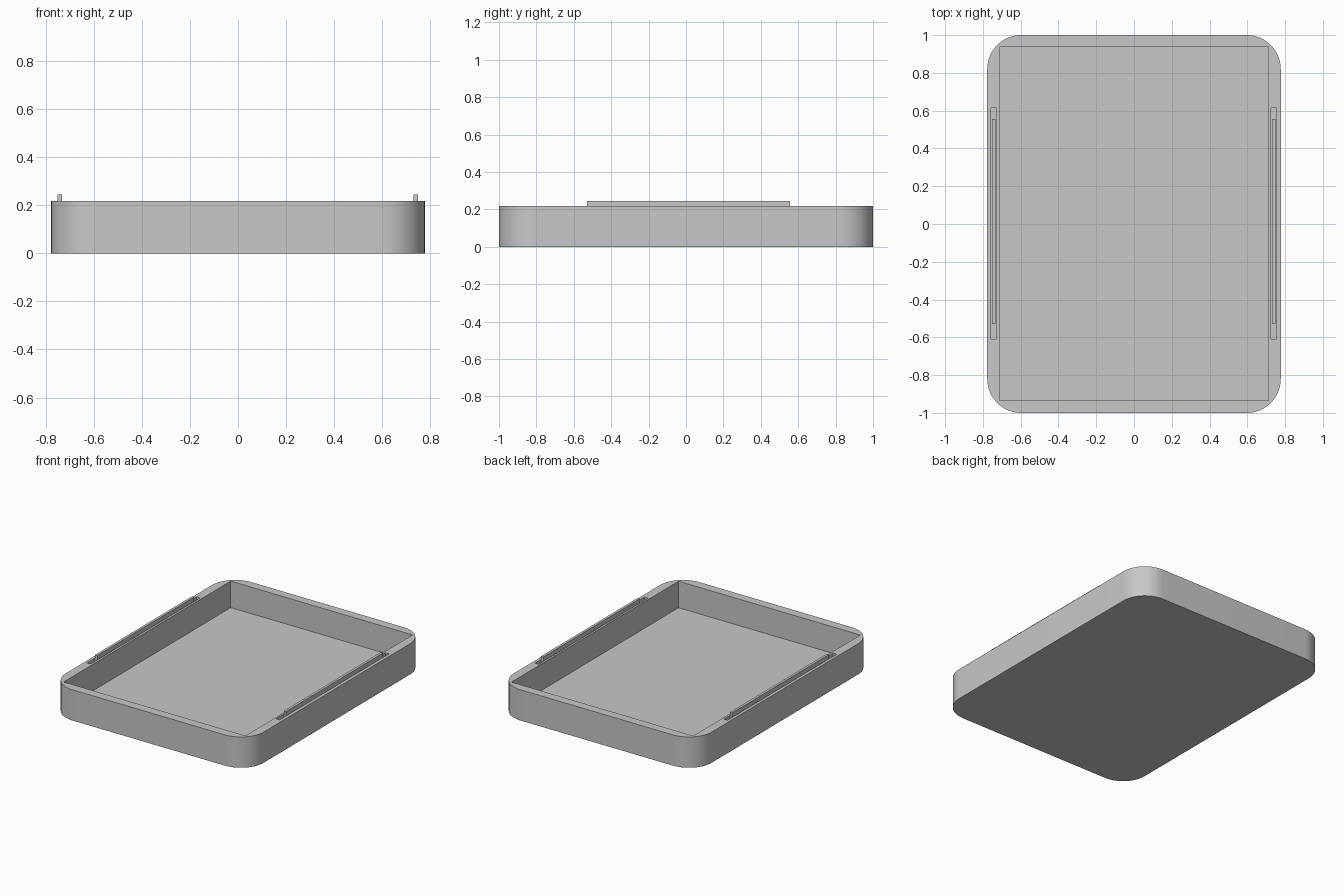
import bpy, bmesh
from math import cos, sin, pi, radians

if "Cube" in bpy.data.objects:
    bpy.data.objects.remove(bpy.data.objects["Cube"], do_unlink=True)

HALF_X, HALF_Y, HEIGHT, RADIUS = 0.777, 1.0, 0.218, 0.18
FLOOR = 0.03
SLOT_BOTTOM = 0.185

grey = bpy.data.materials.new("light_grey")
grey.use_nodes = True
colour = (0.58, 0.58, 0.58, 1)
grey.diffuse_color = colour
grey.node_tree.nodes["Principled BSDF"].inputs["Base Color"].default_value = colour


def prism(name, outline, z0, z1):
    """Extrude a flat outline from z0 up to z1."""
    bm = bmesh.new()
    base = bm.faces.new([bm.verts.new((x, y, z0)) for x, y in outline])
    top = bmesh.ops.extrude_face_region(bm, geom=[base])["geom"]
    verts = [v for v in top if isinstance(v, bmesh.types.BMVert)]
    bmesh.ops.translate(bm, verts=verts, vec=(0, 0, z1 - z0))
    bmesh.ops.recalc_face_normals(bm, faces=bm.faces)
    mesh = bpy.data.meshes.new(name)
    bm.to_mesh(mesh)
    bm.free()
    mesh.materials.append(grey)
    obj = bpy.data.objects.new(name, mesh)
    bpy.context.collection.objects.link(obj)
    return obj


def box(name, x0, x1, y0, y1, z0, z1):
    return prism(name, [(x0, y0), (x1, y0), (x1, y1), (x0, y1)], z0, z1)


def rounded_outline(hx, hy, r, steps=16):
    points = []
    for corner, (sx, sy) in enumerate([(1, 1), (-1, 1), (-1, -1), (1, -1)]):
        for i in range(steps + 1):
            a = (corner + i / steps) * pi / 2
            points.append((sx * (hx - r) + r * cos(a), sy * (hy - r) + r * sin(a)))
    return points


def cut(target, cutter):
    bpy.context.view_layer.objects.active = target
    mod = target.modifiers.new("cut", "BOOLEAN")
    mod.operation, mod.solver, mod.object = "DIFFERENCE", "EXACT", cutter
    bpy.ops.object.modifier_apply(modifier=mod.name)
    bpy.data.objects.remove(cutter, do_unlink=True)


# Tray body with rounded outside corners and a square-cornered cavity
tray = prism("tray_body", rounded_outline(HALF_X, HALF_Y, RADIUS), 0, HEIGHT)
cut(tray, box("cavity_cutter", -0.713, 0.713, -0.935, 0.937, FLOOR, HEIGHT + 0.1))

# Slots in the side rims, each holding a thin raised strip
for side, x in (("left", 0.74), ("right", -0.742)):
    cut(tray, box("slot_cutter", x - 0.0145, x + 0.0145, -0.61, 0.615,
                  SLOT_BOTTOM, HEIGHT + 0.1))
    box(side + "_strip", x - 0.009, x + 0.009, -0.53, 0.555, SLOT_BOTTOM, 0.245)

# Smooth the corners, keep the edges crisp
bpy.ops.object.select_all(action="DESELECT")
tray.select_set(True)
bpy.context.view_layer.objects.active = tray
bpy.ops.object.shade_smooth_by_angle(angle=radians(30))
